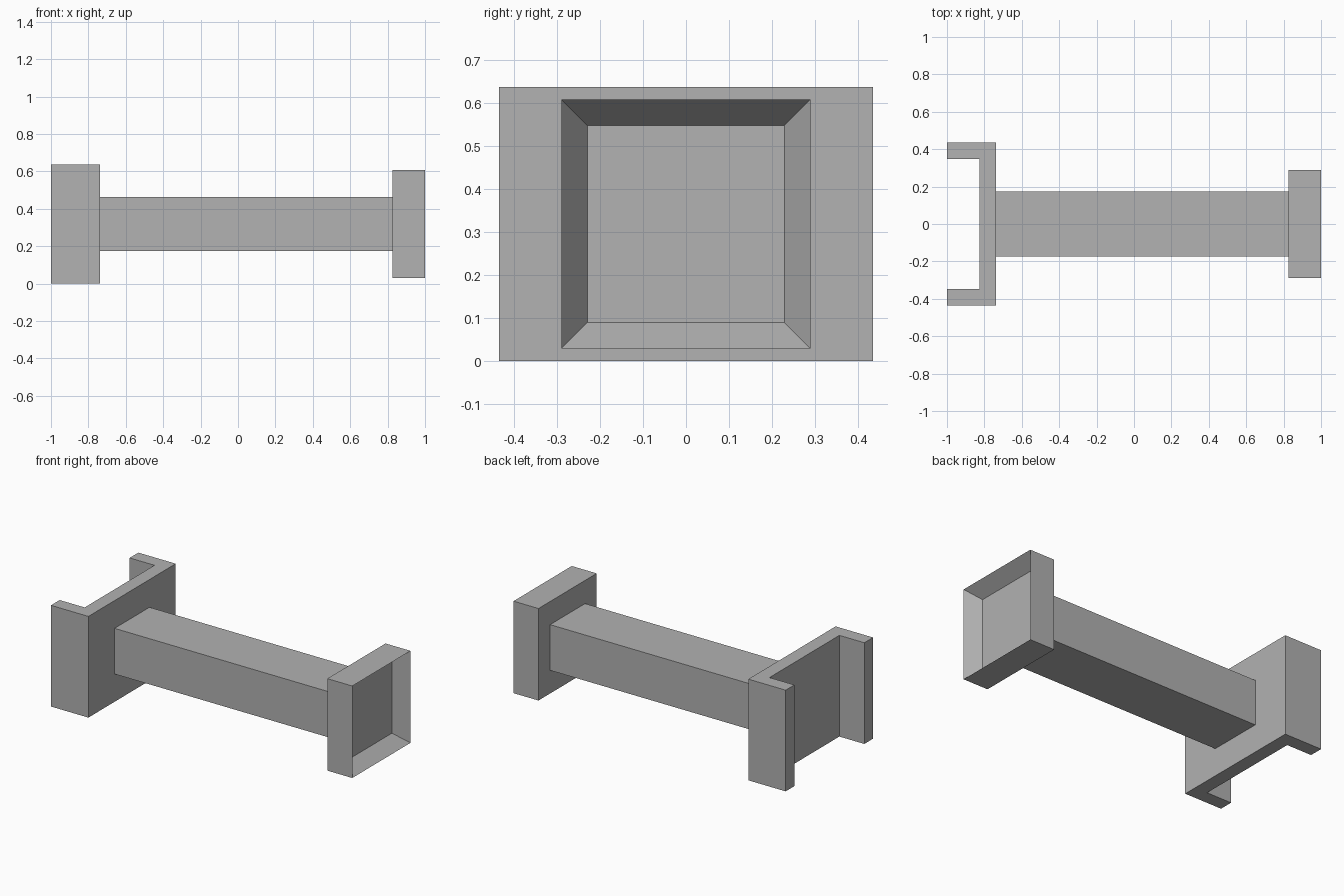
import bpy
import bmesh
from mathutils import Vector

cube = bpy.data.objects.get("Cube")
if cube:
    bpy.data.objects.remove(cube, do_unlink=True)

MID_Z = 0.319
WALL = 0.087

grey = bpy.data.materials.new("plain grey")
grey.use_nodes = True
colour = (0.445, 0.445, 0.445, 1)
grey.diffuse_color = colour
grey.node_tree.nodes["Principled BSDF"].inputs["Base Color"].default_value = colour


def finish(name, bm):
    bmesh.ops.recalc_face_normals(bm, faces=bm.faces)
    mesh = bpy.data.meshes.new(name)
    bm.to_mesh(mesh)
    bm.free()
    mesh.materials.append(grey)
    obj = bpy.data.objects.new(name, mesh)
    bpy.context.collection.objects.link(obj)
    return obj


def block(x0, x1, half_y, half_z):
    """Box from x0 to x1, centred on the beam axis."""
    bm = bmesh.new()
    bmesh.ops.create_cube(bm, size=1)
    bmesh.ops.scale(bm, verts=bm.verts, vec=(x1 - x0, 2 * half_y, 2 * half_z))
    bmesh.ops.translate(bm, verts=bm.verts, vec=((x0 + x1) / 2, 0, MID_Z))
    return bm


# Central beam joining both ends
finish("beam", block(-0.739, 0.826, 0.174, 0.144))

# Square end block with a recessed socket in its outer face
bm = block(0.826, 1.0, 0.29, 0.29)
bm.normal_update()
outer = max(bm.faces, key=lambda f: f.calc_center_median().x)
bmesh.ops.inset_region(bm, faces=[outer], thickness=0.086)
bmesh.ops.translate(bm, verts=outer.verts, vec=(-WALL, 0, 0))
finish("socket_end", bm)

# Channel-shaped end: half profile mirrored across y, extruded upward
half = [(-0.739, 0.435), (-1.0, 0.435), (-1.0, 0.435 - WALL), (-0.739 - WALL, 0.435 - WALL)]
profile = half + [(x, -y) for x, y in reversed(half)]
bm = bmesh.new()
base = bm.faces.new([bm.verts.new((x, y, 0)) for x, y in profile])
top = bmesh.ops.extrude_face_region(bm, geom=[base], use_keep_orig=True)
bmesh.ops.translate(bm, vec=Vector((0, 0, 2 * MID_Z)),
                    verts=[g for g in top["geom"] if isinstance(g, bmesh.types.BMVert)])
finish("channel_end", bm)
